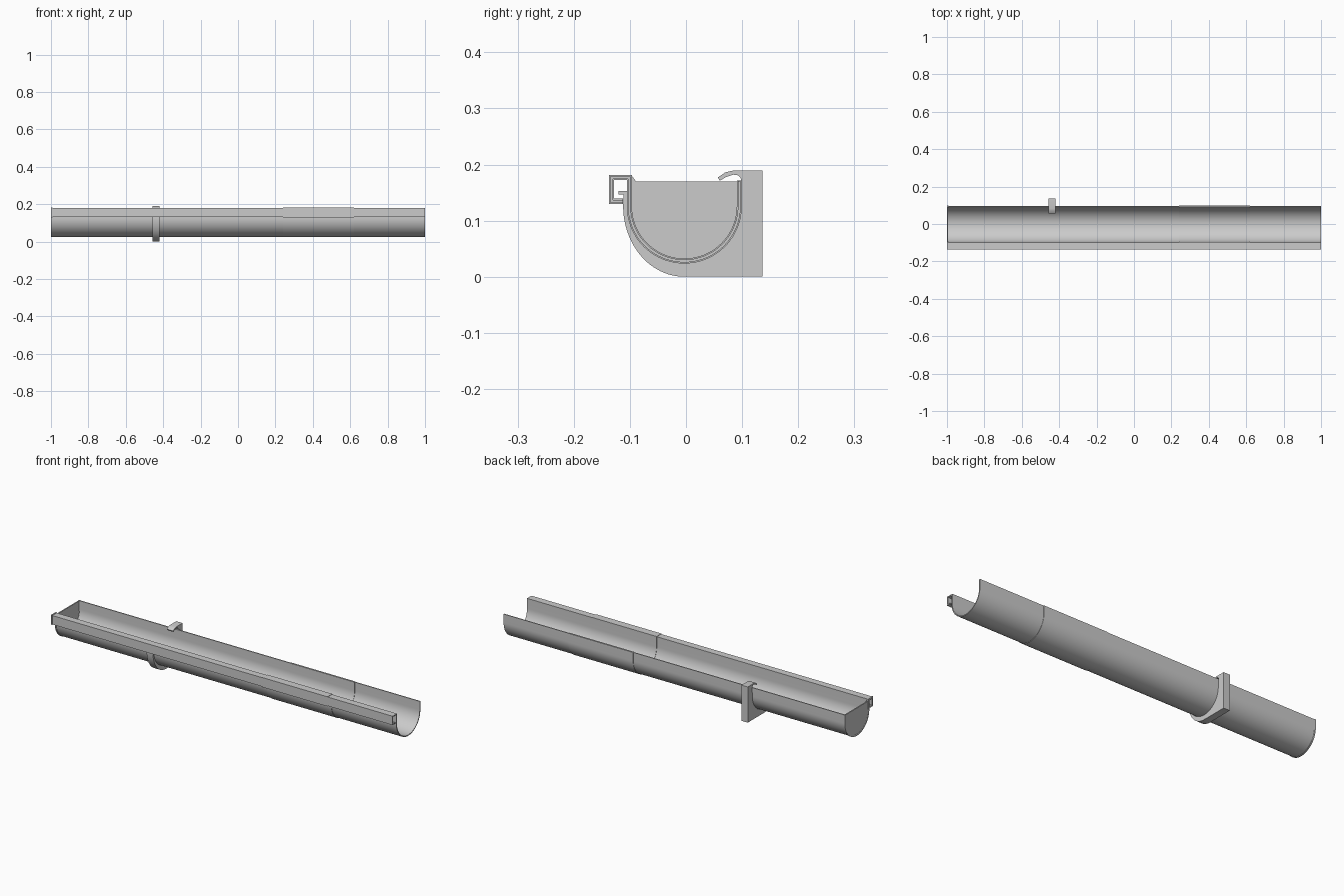
import bpy, bmesh
from math import cos, sin, radians
from mathutils import Vector

cube = bpy.data.objects.get("Cube")
if cube:
    bpy.data.objects.remove(cube, do_unlink=True)

grey = bpy.data.materials.new("plain grey")
grey.use_nodes = True
colour = (0.6, 0.6, 0.6, 1)
grey.diffuse_color = colour
grey.node_tree.nodes["Principled BSDF"].inputs["Base Color"].default_value = colour

CY, CZ, RADIUS = -0.003, 0.126, 0.098   # centre and radius of the channel


def arc(ry, rz, start, end, steps=40):
    """Points (y, z) on an arc around the channel centre."""
    angles = [radians(start + (end - start) * i / steps) for i in range(steps + 1)]
    return [Vector((CY + ry * cos(a), CZ + rz * sin(a))) for a in angles]


def finish(name, bm):
    bmesh.ops.recalc_face_normals(bm, faces=bm.faces)
    mesh = bpy.data.meshes.new(name)
    bm.to_mesh(mesh)
    bm.free()
    mesh.materials.append(grey)
    obj = bpy.data.objects.new(name, mesh)
    bpy.context.collection.objects.link(obj)
    bpy.ops.object.select_all(action='DESELECT')
    obj.select_set(True)
    bpy.context.view_layer.objects.active = obj
    bpy.ops.object.shade_smooth_by_angle(angle=radians(30))
    return obj


def prism(name, outline, x0, x1):
    """Solid slab: a (y, z) outline extruded along x."""
    bm = bmesh.new()
    face = bm.faces.new([bm.verts.new((x0, p[0], p[1])) for p in outline])
    moved = bmesh.ops.extrude_face_region(bm, geom=[face], use_keep_orig=True)["geom"]
    verts = [v for v in moved if isinstance(v, bmesh.types.BMVert)]
    bmesh.ops.translate(bm, verts=verts, vec=(x1 - x0, 0, 0))
    return finish(name, bm)


def sheet(name, path, thick, x0, x1):
    """Bent sheet: a (y, z) centre line thickened with mitred corners."""
    pts = [Vector(p) for p in path]
    dirs = [(b - a).normalized() for a, b in zip(pts, pts[1:])]
    dirs = [dirs[0]] + dirs + [dirs[-1]]
    pts[0] -= dirs[0] * thick / 8
    pts[-1] += dirs[-1] * thick / 8
    bm = bmesh.new()
    rings = []
    for p, d0, d1 in zip(pts, dirs, dirs[1:]):
        n0, n1 = Vector((-d0.y, d0.x)), Vector((-d1.y, d1.x))
        off = (n0 + n1) / (1 + n0.dot(n1)) * thick / 2
        rings.append([bm.verts.new((x, q.x, q.y)) for x, q in
                      ((x0, p + off), (x1, p + off), (x1, p - off), (x0, p - off))])
    for a, b in zip(rings, rings[1:]):
        for i in range(4):
            j = (i + 1) % 4
            bm.faces.new((a[i], a[j], b[j], b[i]))
    bm.faces.new(rings[0])
    bm.faces.new(rings[-1])
    return finish(name, bm)


# Half-round channel with a square hollow bead along the front
section = ([(CY + RADIUS, 0.17)] + arc(RADIUS, RADIUS, 0, -180) +
           [(-0.101, 0.1765), (-0.1328, 0.1765), (-0.1328, 0.1345), (-0.113, 0.1345)])
sheet("gutter_channel", section, 0.005, -0.998, 1)
sheet("joint_sleeve", section, 0.009, 0.24, 0.62)

# Closed end: rim around the section and a flat plate
sheet("end_cap_rim", section, 0.009, -1, -0.993)
plate = ([(0.0985, 0.17)] + arc(0.1, 0.1, 0, -180) +
         [(-0.103, 0.179), (-0.096, 0.179), (-0.089, 0.17)])
prism("end_cap_plate", plate, -0.9995, -0.9935)

# Wall bracket: cradle, back block, rear clip and front hook
bracket = ([(-0.104, 0.153)] + arc(0.101, 0.101, 180, 360) +
           [(0.099, 0.171), (0.097, 0.177), (0.092, 0.181), (0.084, 0.182),
            (0.072, 0.178), (0.06, 0.171), (0.057, 0.177), (0.07, 0.186),
            (0.083, 0.189), (0.136, 0.189), (0.136, 0)] +
           arc(0.109, CZ, 270, 180, 24) +
           [(-0.111, 0.147), (-0.12, 0.147), (-0.12, 0.153)])
prism("wall_bracket", bracket, -0.457, -0.42)
